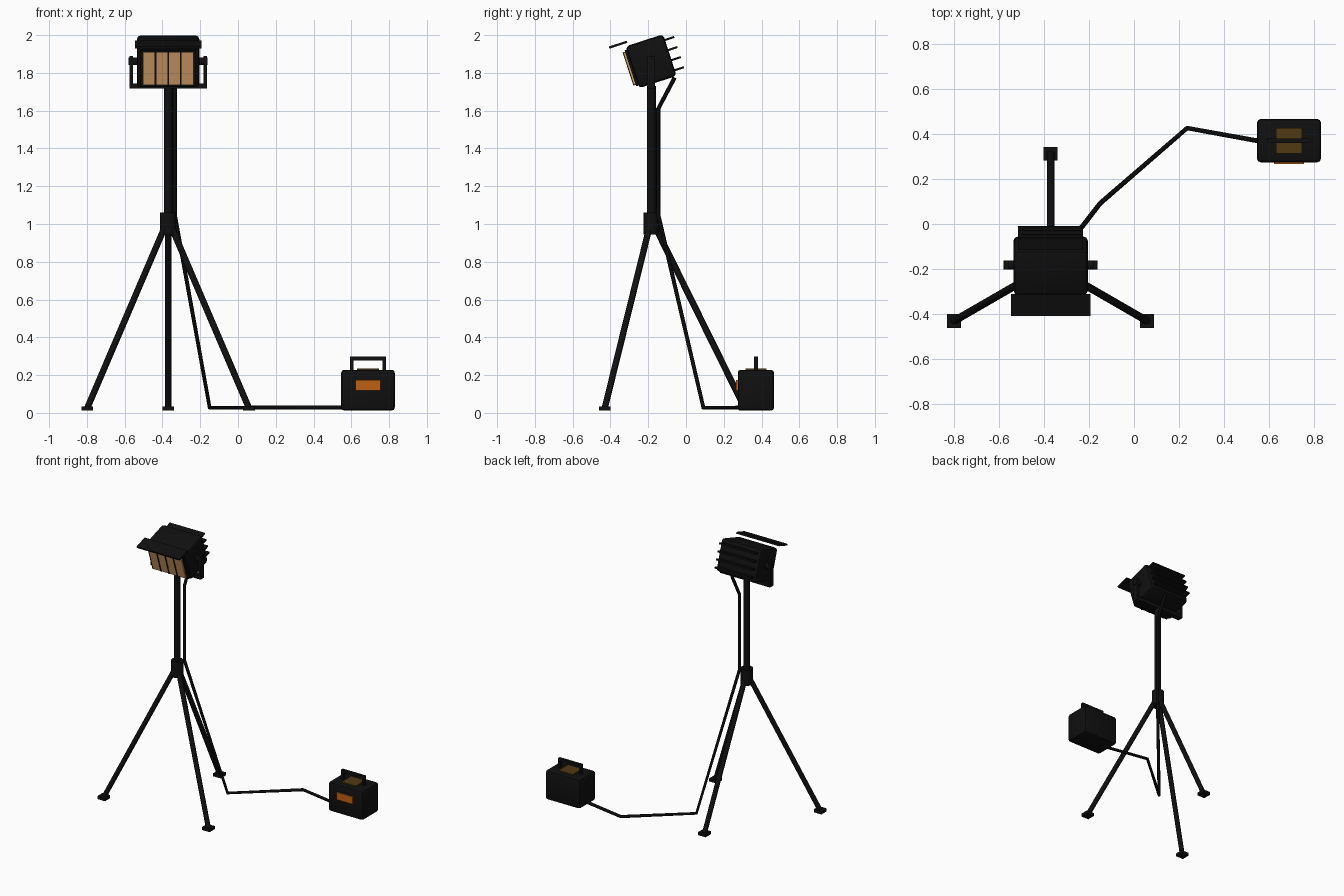
import bpy, bmesh, math
from mathutils import Vector, Matrix

if "Cube" in bpy.data.objects:
    bpy.data.objects.remove(bpy.data.objects["Cube"])


def mat(name, rgb):
    m = bpy.data.materials.new(name)
    m.diffuse_color = (*rgb, 1)
    m.use_nodes = True
    m.node_tree.nodes["Principled BSDF"].inputs["Base Color"].default_value = m.diffuse_color
    return m


BLACK = mat("matte_black", (0.005, 0.005, 0.005))
CABLE = mat("cable_black", (0.003, 0.003, 0.003))
LENS = mat("warm_lens", (0.68, 0.36, 0.14))
ORANGE = mat("orange", (0.52, 0.12, 0.006))
BROWN = mat("dark_amber", (0.08, 0.042, 0.006))


def finish(bm, name, material, matrix=None):
    if matrix is not None:
        bm.transform(matrix)
    me = bpy.data.meshes.new(name)
    bm.to_mesh(me)
    bm.free()
    me.materials.append(material)
    ob = bpy.data.objects.new(name, me)
    bpy.context.collection.objects.link(ob)
    bpy.ops.object.select_all(action='DESELECT')
    ob.select_set(True)
    bpy.context.view_layer.objects.active = ob
    bpy.ops.object.shade_smooth_by_angle(angle=math.radians(35))
    return ob


def box(name, c, size, material=BLACK, bevel=0.0, matrix=None):
    bm = bmesh.new()
    bmesh.ops.create_cube(bm, size=1)
    bm.transform(Matrix.Translation(c) @ Matrix.Diagonal((*size, 1)))
    if bevel:
        bmesh.ops.bevel(bm, geom=bm.edges[:], offset=bevel, segments=2,
                        profile=0.5, affect='EDGES')
    return finish(bm, name, material, matrix)


def rod(name, a, b, r, material=BLACK, sides=16):
    a, b = Vector(a), Vector(b)
    d = b - a
    bm = bmesh.new()
    bmesh.ops.create_cone(bm, cap_ends=True, segments=sides, radius1=r,
                          radius2=r, depth=d.length)
    m = Matrix.Translation((a + b) / 2) @ d.to_track_quat('Z', 'Y').to_matrix().to_4x4()
    return finish(bm, name, material, m)


PX, PY = -0.37, -0.183   # stand axis

# Stand: mast, hub and three legs with square feet
rod("mast", (PX, PY, 0.95), (PX, PY, 1.73), 0.023)
rod("leg_hub", (PX, PY, 0.945), (PX, PY, 1.06), 0.042)
for i, deg in enumerate((90, 210, 330)):
    ca, sa = math.cos(math.radians(deg)), math.sin(math.radians(deg))
    foot = (PX + 0.495 * ca, PY + 0.495 * sa, 0.024)
    rod(f"leg_{i + 1}", (PX + 0.02 * ca, PY + 0.02 * sa, 0.985), foot, 0.017)
    box(f"foot_{i + 1}", foot, (0.062, 0.062, 0.022))

# Yoke: cross bar, two arms and pivot knobs
HZ = 1.862
box("yoke_bar", (PX, PY, 1.73), (0.41, 0.04, 0.026))
for s, side in ((-1, "left"), (1, "right")):
    box(f"yoke_arm_{side}", (PX + s * 0.196, PY, 1.804), (0.018, 0.04, 0.17))
    rod(f"pivot_knob_{side}", (PX + s * 0.15, PY, HZ), (PX + s * 0.209, PY, HZ), 0.02)

# Lamp head, built level and then tilted down
HEAD = Matrix.Translation((PX, PY - 0.002, HZ)) @ Matrix.Rotation(math.radians(18), 4, 'X')
box("lamp_housing", (0, 0, 0), (0.33, 0.21, 0.232), BLACK, 0.02, HEAD)
box("lens_bezel", (0, -0.109, -0.002), (0.296, 0.014, 0.2), BLACK, 0, HEAD)
box("visor", (0, -0.139, 0.137), (0.352, 0.1, 0.012), BLACK, 0, HEAD)
for i in range(4):
    box(f"lens_panel_{i + 1}", ((i - 1.5) * 0.067, -0.121, -0.002),
        (0.0675, 0.01, 0.18), LENS, 0, HEAD)
    box(f"cooling_fin_{i + 1}", (0, 0.126, (i - 1.5) * 0.056),
        (0.288, 0.06, 0.011), BLACK, 0, HEAD)
for i in range(3):
    box(f"lens_divider_{i + 1}", ((i - 1) * 0.067, -0.122, -0.002),
        (0.009, 0.014, 0.184), BLACK, 0, HEAD)

# Cable from the head down the mast and over the ground
path = [(-0.335, -0.06, 1.775), (-0.335, -0.147, 1.61), (-0.335, -0.147, 1.05),
        (-0.15, 0.092, 0.028), (0.236, 0.426, 0.028), (0.6, 0.36, 0.028)]
cu = bpy.data.curves.new("cable", 'CURVE')
cu.dimensions = '3D'
cu.bevel_depth = 0.011
cu.bevel_resolution = 2
cu.use_fill_caps = True
sp = cu.splines.new('POLY')
sp.points.add(len(path) - 1)
for p, co in zip(sp.points, path):
    p.co = (*co, 1)
cu.materials.append(CABLE)
bpy.context.collection.objects.link(bpy.data.objects.new("cable", cu))

# Power pack with handle and coloured plates
BX, BY = 0.688, 0.37
box("power_pack", (BX, BY, 0.12), (0.284, 0.192, 0.216), BLACK, 0.016)
box("front_plate", (BX, BY - 0.1, 0.146), (0.132, 0.009, 0.054), ORANGE)
box("top_plate", (BX, BY, 0.231), (0.116, 0.112, 0.008), BROWN)
box("handle_grip", (BX, BY, 0.288), (0.19, 0.02, 0.02))
for s, side in ((-1, "left"), (1, "right")):
    box(f"handle_post_{side}", (BX + s * 0.086, BY, 0.255), (0.018, 0.02, 0.07))
